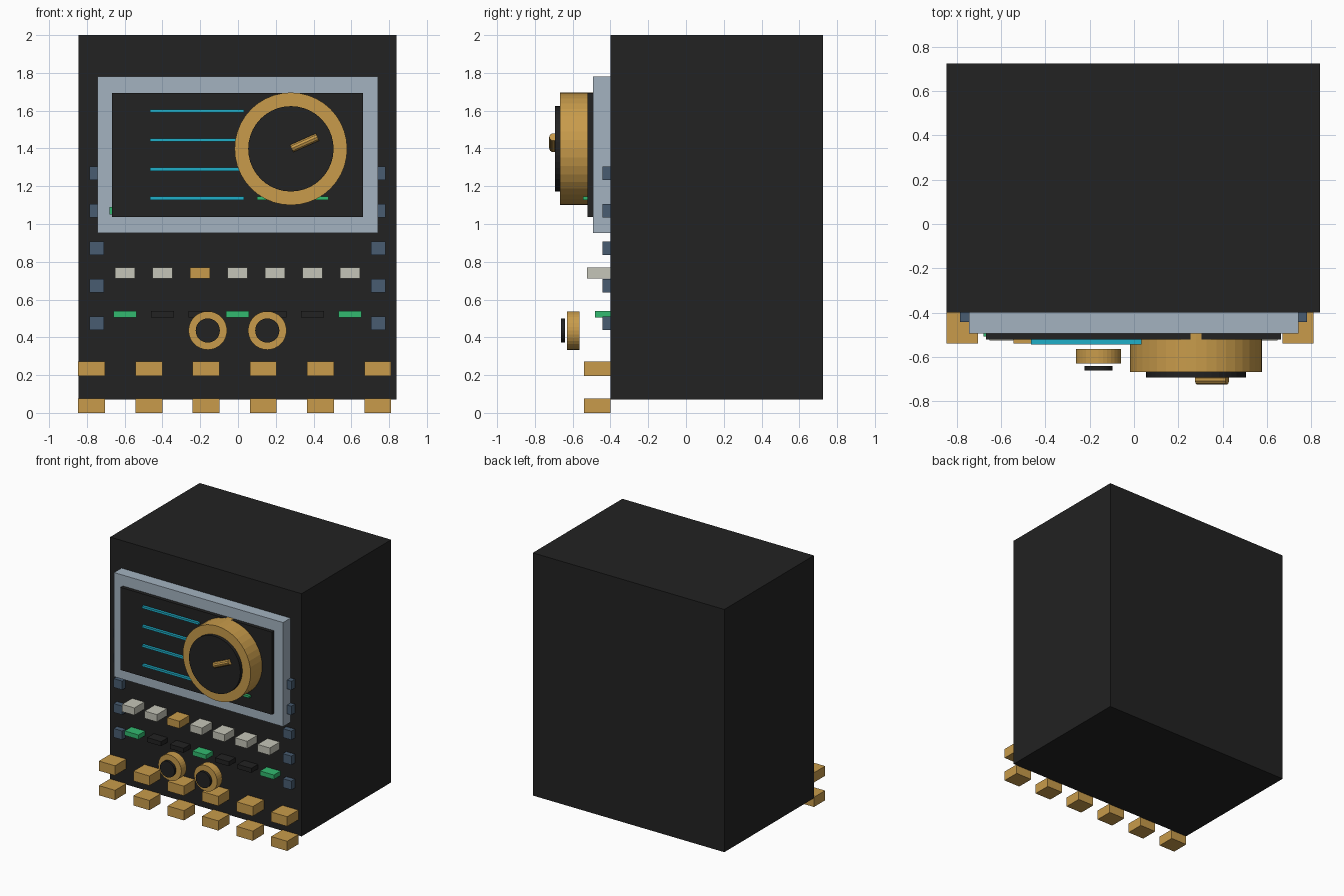
import bpy
import math

if "Cube" in bpy.data.objects:
    bpy.data.objects.remove(bpy.data.objects["Cube"], do_unlink=True)


def material(name, r, g, b):
    m = bpy.data.materials.new(name)
    m.use_nodes = True
    m.diffuse_color = (r, g, b, 1)
    bsdf = next(n for n in m.node_tree.nodes if n.type == "BSDF_PRINCIPLED")
    bsdf.inputs["Base Color"].default_value = (r, g, b, 1)
    return m


black = material("charcoal black", 0.016, 0.016, 0.016)
gold = material("brass gold", 0.58, 0.33, 0.07)
silver = material("blue silver", 0.37, 0.45, 0.53)
steel = material("steel blue", 0.065, 0.107, 0.165)
cyan = material("cyan", 0.014, 0.43, 0.58)
green = material("green", 0.032, 0.49, 0.16)
ivory = material("ivory", 0.56, 0.56, 0.48)


def box(name, mat, x, y, z):
    """Box from (min, max) pairs on each axis."""
    centre = [(a + b) / 2 for a, b in (x, y, z)]
    bpy.ops.mesh.primitive_cube_add(size=1, location=centre)
    ob = bpy.context.object
    ob.name = name
    ob.scale = [b - a for a, b in (x, y, z)]
    ob.data.materials.append(mat)
    return ob


def disc(name, mat, x, z, radius, front, back, sides=40):
    """Cylinder whose axis runs front to back."""
    bpy.ops.mesh.primitive_cylinder_add(
        vertices=sides, radius=radius, depth=back - front,
        location=(x, (front + back) / 2, z), rotation=(math.pi / 2, 0, 0))
    ob = bpy.context.object
    ob.name = name
    ob.data.materials.append(mat)
    return ob


def span(centre, size):
    return centre - size / 2, centre + size / 2


FACE = -0.40  # front of the cabinet

# Cabinet, display frame and screen
box("cabinet", black, (-0.845, 0.84), (FACE, 0.725), (0.07, 2.0))
box("display_frame", silver, (-0.745, 0.742), (-0.493, FACE), (0.952, 1.78))
box("screen", black, (-0.668, 0.663), (-0.522, -0.49), (1.037, 1.694))

# Lines and indicators on the screen
for i in range(4):
    box("screen_line", cyan, (-0.465, 0.033), (-0.543, -0.52),
        span(1.136 + i * 0.154, 0.017))
box("screen_marker", green, (0.1, 0.48), (-0.545, -0.52), span(1.136, 0.017))
box("screen_side_light", green, (-0.68, -0.64), (-0.508, -0.49), span(1.07, 0.04))

# Large dial with dark face and raised pointer
disc("main_dial", gold, 0.28, 1.398, 0.298, -0.667, -0.491)
disc("main_dial_face", black, 0.28, 1.398, 0.226, -0.693, -0.66)
bpy.ops.mesh.primitive_cylinder_add(
    vertices=10, radius=0.022, depth=0.15, location=(0.352, -0.702, 1.43),
    rotation=(0, math.radians(66), 0))
pointer = bpy.context.object
pointer.name = "dial_pointer"
pointer.data.materials.append(gold)

# Two small knobs standing off the panel
for x in (-0.16, 0.155):
    disc("small_knob", gold, x, 0.436, 0.102, -0.629, -0.564, 32)
    disc("small_knob_face", black, x, 0.436, 0.064, -0.661, -0.641, 32)

# Push buttons and indicator lamps
for i in range(7):
    x = -0.598 + i * 0.1985
    box("push_button", gold if i == 2 else ivory, span(x, 0.108),
        (-0.525, FACE), span(0.74, 0.058))
    box("indicator_lamp", green if i % 3 == 0 else black, span(x, 0.122),
        (-0.483, FACE), span(0.522, 0.036))

# Two rows of terminal blocks, the lower one at floor level
for z in (0.0, 0.195):
    for i in range(6):
        box("terminal_block", gold, span(-0.775 + i * 0.303, 0.142),
            (-0.54, FACE), (z, z + 0.077))

# Small side studs
for x in (-0.747, 0.742):
    for i in range(5):
        box("side_stud", steel, span(x, 0.076), (-0.443, FACE),
            span(0.475 + i * 0.1985, 0.07))
